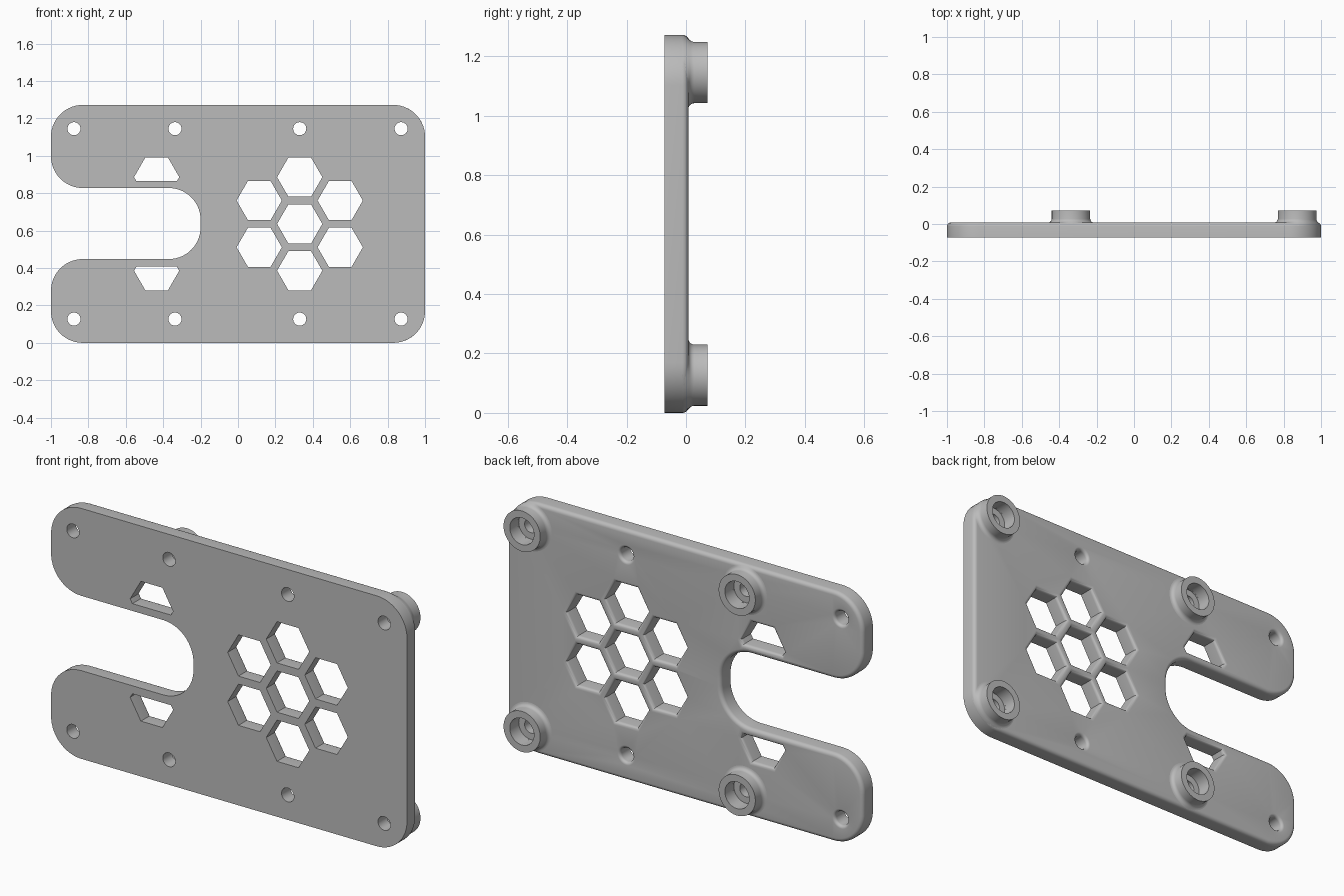
import bpy, bmesh, math
from mathutils import Vector

if "Cube" in bpy.data.objects:
    bpy.data.objects.remove(bpy.data.objects["Cube"])

H = 1.272                      # plate height
MID = H / 2
FRONT, BACK, RIM = -0.072, 0.008, 0.072
CORNER, FILLET = 0.17, 0.02
HOLE, BORE, BOSS = 0.035, 0.068, 0.103
FLOOR = 0.0                    # depth of the counterbore seat
STEPS = 5

grey = bpy.data.materials.new("grey")
grey.use_nodes = True
grey.diffuse_color = (0.5, 0.5, 0.5, 1)
grey.node_tree.nodes["Principled BSDF"].inputs["Base Color"].default_value = (0.5, 0.5, 0.5, 1)


def circle(x, z, r, n=32):
    return [Vector((x + r * math.cos(math.tau * i / n), z + r * math.sin(math.tau * i / n)))
            for i in range(n)]


def rounded(points, r, n=14):
    """Round every right-angled corner of a polygon."""
    pts = [Vector(p) for p in points]
    out = []
    for i, p in enumerate(pts):
        a = (pts[i - 1] - p).normalized()
        b = (pts[(i + 1) % len(pts)] - p).normalized()
        for k in range(n + 1):
            t = math.pi / 2 * k / n
            out.append(p + r * (a + b) - r * (math.cos(t) * b + math.sin(t) * a))
    return out


def offset(loop, d):
    """Mitred outward offset of a counter-clockwise loop."""
    out = []
    for i, p in enumerate(loop):
        a = (p - loop[i - 1]).normalized()
        b = (loop[(i + 1) % len(loop)] - p).normalized()
        na, nb = Vector((a.y, -a.x)), Vector((b.y, -b.x))
        out.append(p + (na + nb) * d / (1 + na.dot(nb)))
    return out


def ring(bm, loop, y):
    return [bm.verts.new((p.x, y, p.y)) for p in loop]


def bridge(bm, rings):
    for a, b in zip(rings, rings[1:]):
        for i in range(len(a)):
            j = (i + 1) % len(a)
            bm.faces.new((a[i], a[j], b[j], b[i]))


def filleted_wall(bm, loop, side, f):
    """Wall with a sharp front edge and a rounded back edge."""
    rings = [ring(bm, loop, FRONT)]
    for k in range(STEPS + 1):
        t = math.pi / 2 * k / STEPS
        rings.append(ring(bm, offset(loop, side * f * (1 - math.cos(t))),
                          BACK - f + f * math.sin(t)))
    return rings


def finish(bm, name):
    bmesh.ops.recalc_face_normals(bm, faces=bm.faces)
    mesh = bpy.data.meshes.new(name)
    bm.to_mesh(mesh)
    bm.free()
    mesh.materials.append(grey)
    ob = bpy.data.objects.new(name, mesh)
    bpy.context.collection.objects.link(ob)
    bpy.ops.object.select_all(action="DESELECT")
    ob.select_set(True)
    bpy.context.view_layer.objects.active = ob
    bpy.ops.object.shade_smooth_by_angle(angle=math.radians(32))
    return ob


# Plate outline with the open slot on one side
outline = rounded([(-1, 0), (1, 0), (1, H), (-1, H),
                   (-1, 0.828), (-0.2, 0.828), (-0.2, 0.448), (-1, 0.448)], CORNER)

# Honeycomb openings
hex_r, pitch, hex_x = 0.121, 0.25, 0.33
cells = [circle(hex_x, MID, hex_r, 6)]
for i in range(6):
    t = math.radians(30 + 60 * i)
    cells.append(circle(hex_x + pitch * math.cos(t), MID + pitch * math.sin(t), hex_r, 6))

# Clipped half-cells beside the slot, mirrored up and down
cx, top = -0.435, pitch
half = [(0.108, -0.021), (0.121, 0), (0.0605, 0.105), (-0.0605, 0.105),
        (-0.121, 0), (-0.108, -0.021)]
upper = [Vector((cx + x, MID + top + z)) for x, z in half]
cells += [upper, [Vector((p.x, H - p.y)) for p in reversed(upper)]]

# Screw positions
rows = (0.127, H - 0.127)
plain = [(x, z) for x in (-0.877, 0.33) for z in rows]
bossed = [(x, z) for x in (-0.337, 0.872) for z in rows]

# Plate
bm = bmesh.new()
walls = [filleted_wall(bm, outline, -1, FILLET)]
walls += [filleted_wall(bm, c, 1, 0.017) for c in cells]
walls += [filleted_wall(bm, circle(x, z, HOLE), 1, 0.015) for x, z in plain]
for x, z in bossed:
    walls.append([ring(bm, circle(x, z, r), y) for r, y in
                  ((HOLE, FRONT), (HOLE, FLOOR), (BORE, FLOOR), (BORE, BACK))])
for rings in walls:
    bridge(bm, rings)
for end, ny in ((0, -1), (-1, 1)):
    edges = []
    for rings in walls:
        r = rings[end]
        edges += [bm.edges.get((r[i - 1], r[i])) for i in range(len(r))]
    bmesh.ops.triangle_fill(bm, edges=edges, use_beauty=True, normal=(0, ny, 0))
finish(bm, "plate")


def on_plate(p):
    """Keep a point within the rounded plate and give the back surface height there."""
    core = Vector((max(CORNER - 1, min(1 - CORNER, p.x)), max(CORNER, min(H - CORNER, p.y))))
    d = p - core
    if d.length > CORNER:
        d *= CORNER / d.length
    e = min(FILLET, CORNER - d.length)
    return core + d, BACK - FILLET + math.sqrt(max(0, FILLET ** 2 - (FILLET - e) ** 2))


# Bosses with a counterbore and a filleted foot that follows the plate edge
places = {"left": 0.872, "right": -0.337}
for side, x in places.items():
    for level, z in zip(("lower", "upper"), rows):
        bm = bmesh.new()
        rings = [ring(bm, circle(x, z, r, 64), y) for r, y in
                 ((BORE, FLOOR), (BORE, RIM), (BOSS, RIM))]
        for k in range(STEPS + 1):
            t = math.pi / 2 * k / STEPS
            r = BOSS + FILLET * (1 - math.cos(t))
            verts = []
            for p in circle(x, z, r, 64):
                q, y = on_plate(p)
                verts.append(bm.verts.new((q.x, y + FILLET * (1 - math.sin(t)), q.y)))
            rings.append(verts)
        bridge(bm, rings)
        finish(bm, f"{level}_{side}_boss")
